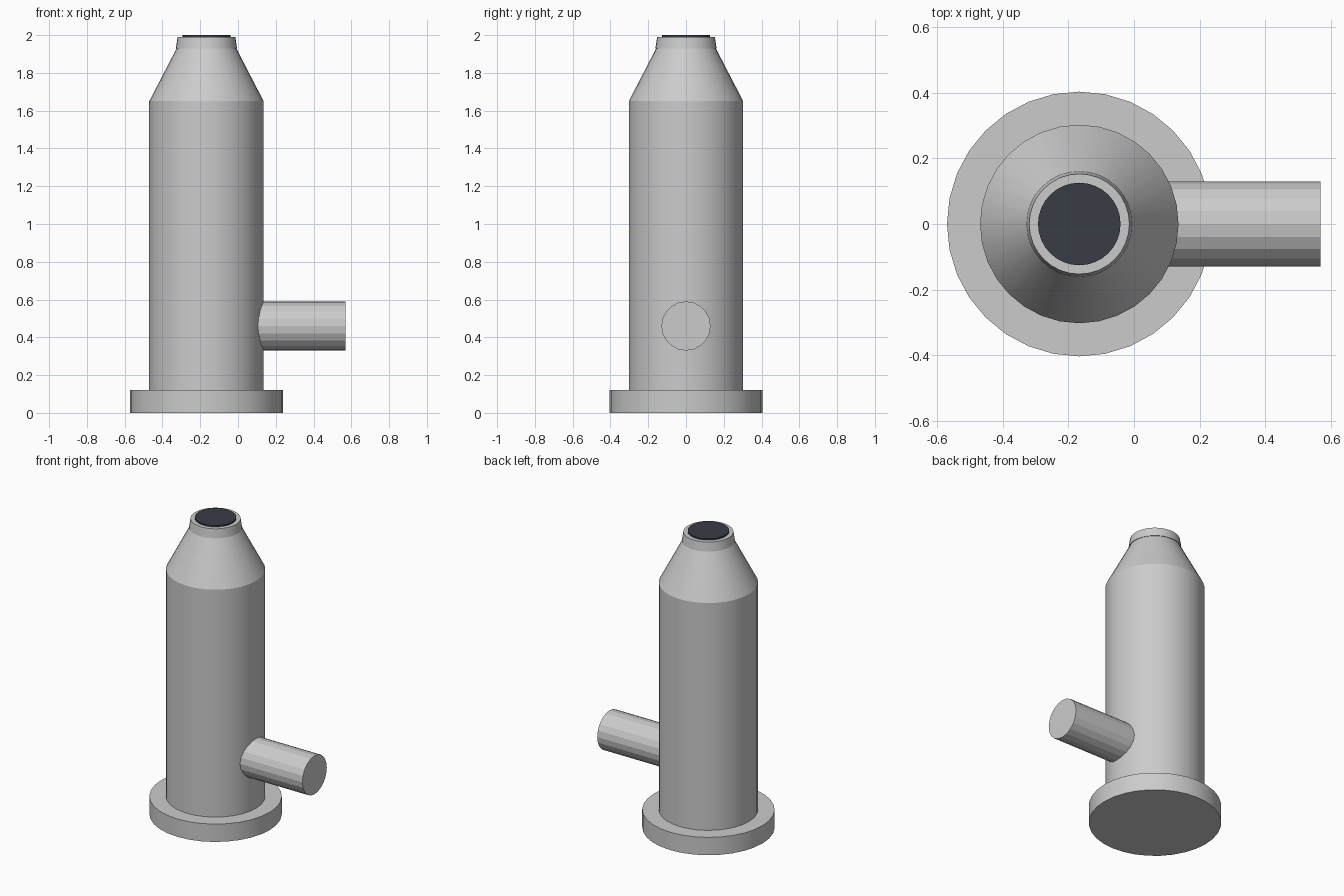
import bpy
from math import pi

if "Cube" in bpy.data.objects:
    bpy.data.objects.remove(bpy.data.objects["Cube"])

AXIS_X = -0.167  # centre line of the upright column


def frustum(name, r_low, r_high, z_low, z_high):
    """Smooth round section standing on the column axis."""
    bpy.ops.mesh.primitive_cone_add(
        vertices=32, radius1=r_low, radius2=r_high, depth=z_high - z_low,
        location=(AXIS_X, 0, (z_low + z_high) / 2))
    part = bpy.context.object
    part.name = name
    bpy.ops.object.shade_smooth_by_angle()
    return part


# Column, from the floor up
frustum("base_flange", 0.404, 0.404, 0.0, 0.12)
frustum("body", 0.303, 0.303, 0.12, 1.65)
frustum("shoulder", 0.303, 0.158, 1.65, 1.93)
frustum("neck", 0.162, 0.153, 1.93, 1.99)

# Dark disc that reads as the mouth opening
mouth = frustum("mouth", 0.126, 0.126, 1.98, 2.0)
dark = bpy.data.materials.new("dark_opening")
dark.diffuse_color = (0.04, 0.045, 0.06, 1)
dark.use_nodes = True
dark.node_tree.nodes["Principled BSDF"].inputs["Base Color"].default_value = dark.diffuse_color
mouth.data.materials.append(dark)

# Flat-shaded side pipe running out of the body
x_in, x_out = 0.05, 0.57
bpy.ops.mesh.primitive_cylinder_add(
    vertices=20, radius=0.13, depth=x_out - x_in,
    location=((x_in + x_out) / 2, 0, 0.46), rotation=(0, pi / 2, 0))
bpy.context.object.name = "side_pipe"
